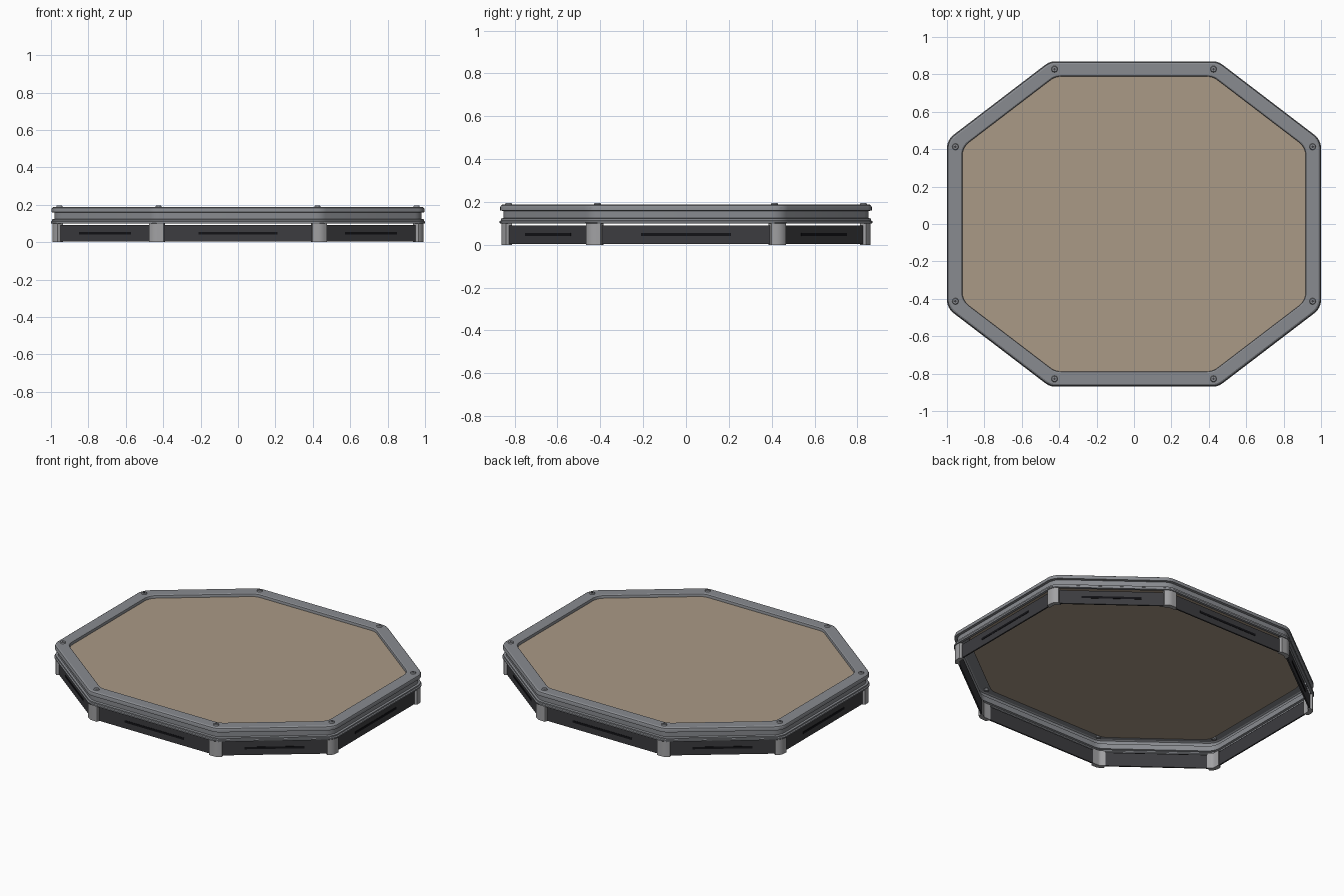
import bpy, bmesh, math
from mathutils import Vector, Matrix

if "Cube" in bpy.data.objects:
    bpy.data.objects.remove(bpy.data.objects["Cube"])

W, H, CX, CY = 1.0, 0.87, 0.45, 0.45          # octagon half sizes and corner positions
N = Vector((H - CY, W - CX)).normalized()     # normal of the slanted sides
C = N.x * CX + N.y * H


def material(name, col):
    m = bpy.data.materials.new(name)
    m.diffuse_color = (*col, 1)
    m.use_nodes = True
    m.node_tree.nodes["Principled BSDF"].inputs["Base Color"].default_value = m.diffuse_color
    return m


FRAME = material("frame_grey", (0.25, 0.26, 0.28))
POST = material("post_grey", (0.36, 0.36, 0.37))
PANEL = material("panel_dark", (0.045, 0.045, 0.05))
BLACK = material("slot_black", (0.006, 0.006, 0.008))
SAND = material("floor_tan", (0.40, 0.32, 0.24))


def finish(bm, name, mat, smooth=True):
    bmesh.ops.recalc_face_normals(bm, faces=bm.faces)
    me = bpy.data.meshes.new(name)
    bm.to_mesh(me)
    bm.free()
    ob = bpy.data.objects.new(name, me)
    bpy.context.collection.objects.link(ob)
    me.materials.append(mat)
    if smooth:
        bpy.ops.object.select_all(action='DESELECT')
        ob.select_set(True)
        bpy.context.view_layer.objects.active = ob
        bpy.ops.object.shade_smooth_by_angle(angle=math.radians(25))
    return ob


def corners(d):
    """Octagon corners, counter-clockwise, inset by d."""
    c = C - d
    bx, by = W - d, (c - N.x * (W - d)) / N.y
    ax, ay = (c - N.y * (H - d)) / N.x, H - d
    return [Vector(p) for p in ((bx, by), (ax, ay), (-ax, ay), (-bx, by),
                                (-bx, -by), (-ax, -ay), (ax, -ay), (bx, -by))]


def arc(pts, i, r, n=6):
    """Rounded version of corner i."""
    p, a, b = pts[i], pts[i - 1], pts[(i + 1) % 8]
    d1, d2 = (p - a).normalized(), (b - p).normalized()
    n1, n2 = Vector((d1.y, -d1.x)), Vector((d2.y, -d2.x))
    turn = math.acos(max(-1, min(1, n1.dot(n2))))
    cen = p - (n1 + n2).normalized() * r / math.cos(turn / 2)
    t0 = math.atan2(n1.y, n1.x)
    return [cen + r * Vector((math.cos(t0 + turn * k / n), math.sin(t0 + turn * k / n)))
            for k in range(n + 1)]


def outline(d, r=0.09):
    pts = corners(d)
    return [q for i in range(8) for q in arc(pts, i, r)]


def prism(bm, poly, z0, z1):
    lo = [bm.verts.new((p.x, p.y, z0)) for p in poly]
    hi = [bm.verts.new((p.x, p.y, z1)) for p in poly]
    bm.faces.new(lo[::-1])
    bm.faces.new(hi)
    for i in range(len(poly)):
        j = (i + 1) % len(poly)
        bm.faces.new((lo[i], lo[j], hi[j], hi[i]))


# Frame: open grooved channel swept around the octagon
profile = [(0.018, 0.100), (0.002, 0.100), (0, 0.103), (0, 0.110), (0.006, 0.114),
           (0.006, 0.122), (0.018, 0.125), (0.018, 0.158), (0.003, 0.160),
           (0.003, 0.176), (0.006, 0.183), (0.014, 0.188), (0.074, 0.188),
           (0.080, 0.184), (0.082, 0.178), (0.082, 0.160)]
bm = bmesh.new()
rings = [[bm.verts.new((p.x, p.y, z)) for p in outline(d)] for d, z in profile]
for r0, r1 in zip(rings, rings[1:]):
    for i in range(len(r0)):
        j = (i + 1) % len(r0)
        bm.faces.new((r0[i], r0[j], r1[j], r1[i]))
finish(bm, "frame_rim", FRAME)

# Tan floor
bm = bmesh.new()
prism(bm, outline(0.081), 0.163, 0.168)
finish(bm, "floor", SAND, False)

# Corner posts: bent strips around each corner
bm = bmesh.new()
out, inn = corners(0.008), corners(0.036)
for i in range(8):
    def ends(pts, r):
        prev_long, next_long = i % 2 == 0, i % 2 == 1
        a = (pts[i - 1] - pts[i]).normalized() * (0.048 if prev_long else 0.035)
        b = (pts[(i + 1) % 8] - pts[i]).normalized() * (0.048 if next_long else 0.035)
        return [pts[i] + a] + arc(pts, i, r, 4) + [pts[i] + b]
    prism(bm, ends(out, 0.055) + ends(inn, 0.03)[::-1], 0, 0.1)
finish(bm, "corner_posts", POST)

# Side panels between the posts, each with a long black slot
panels, slots = bmesh.new(), bmesh.new()
pc = corners(0.022)
for i in range(8):
    a, b = pc[i], pc[(i + 1) % 8]
    d = (b - a).normalized()
    nrm = Vector((d.y, -d.x))
    mid, half = (a + b) / 2, (b - a).length / 2 - 0.025

    def slab(bm, h, o, t, z0, z1):
        prism(bm, [mid - d * h + nrm * o, mid + d * h + nrm * o,
                   mid + d * h - nrm * t, mid - d * h - nrm * t], z0, z1)
    slab(panels, half, 0, 0.009, 0.003, 0.091)
    slab(slots, 0.21 if i % 2 else 0.175, 0.002, 0.005, 0.041, 0.055)
finish(panels, "side_panels", PANEL, False)
finish(slots, "panel_slots", BLACK, False)

# Corner bolts with hex sockets
heads, sockets = bmesh.new(), bmesh.new()
for x, y in ((0.425, 0.828), (0.955, 0.413)):
    for sx in (1, -1):
        for sy in (1, -1):
            def cyl(bm, n, r1, r2, z0, z1):
                bmesh.ops.create_cone(bm, cap_ends=True, segments=n, radius1=r1, radius2=r2,
                                      depth=z1 - z0,
                                      matrix=Matrix.Translation((sx * x, sy * y, (z0 + z1) / 2)))
            cyl(heads, 20, 0.018, 0.014, 0.186, 0.195)
            cyl(heads, 16, 0.014, 0.014, 0.178, 0.187)
            cyl(sockets, 6, 0.007, 0.007, 0.190, 0.1955)
finish(heads, "bolt_heads", FRAME)
finish(sockets, "bolt_sockets", PANEL, False)
